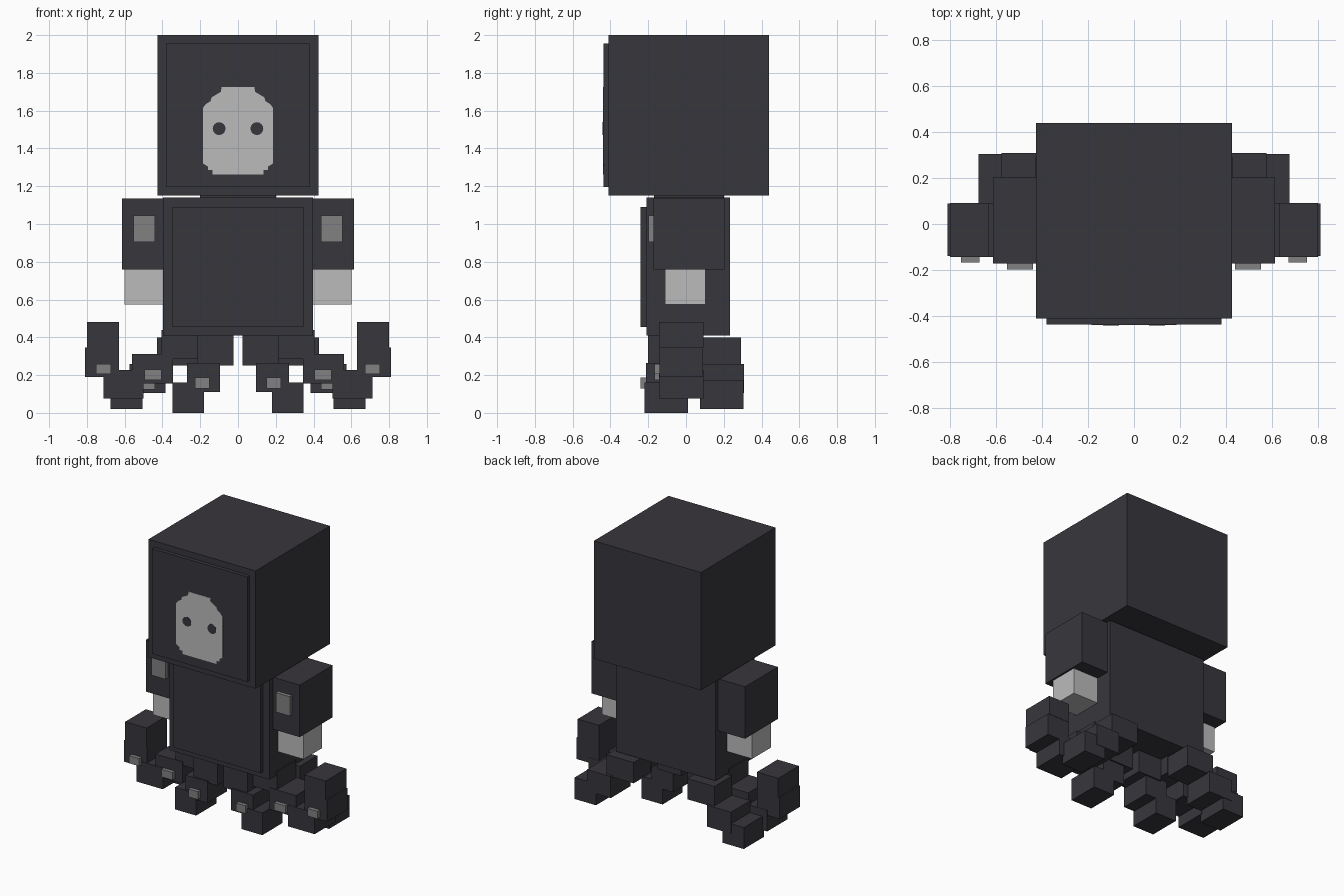
import bpy, bmesh, math

if "Cube" in bpy.data.objects:
    bpy.data.objects.remove(bpy.data.objects["Cube"])


def material(name, rgb):
    m = bpy.data.materials.new(name)
    m.diffuse_color = (*rgb, 1)
    m.use_nodes = True
    m.node_tree.nodes["Principled BSDF"].inputs["Base Color"].default_value = m.diffuse_color
    return m


DARK = material("charcoal", (0.039, 0.037, 0.046))
MID = material("mid grey", (0.22, 0.22, 0.225))
LIGHT = material("light grey", (0.50, 0.50, 0.505))


def finish(name, bm, mat):
    bmesh.ops.recalc_face_normals(bm, faces=bm.faces)
    me = bpy.data.meshes.new(name)
    bm.to_mesh(me)
    bm.free()
    me.materials.append(mat)
    ob = bpy.data.objects.new(name, me)
    bpy.context.collection.objects.link(ob)
    return ob


def box(name, x, y, z, mat=DARK):
    """Box from (min, max) ranges on each axis."""
    bm = bmesh.new()
    bmesh.ops.create_cube(bm, size=1)
    for v in bm.verts:
        v.co = [r[0] if c < 0 else r[1] for c, r in zip(v.co, (x, y, z))]
    return finish(name, bm, mat)


def plate(name, outline, front, back, mat):
    """Thin plate facing -y, from an (x, z) outline."""
    bm = bmesh.new()
    f = bm.faces.new([bm.verts.new((x, back, z)) for x, z in outline])
    ext = bmesh.ops.extrude_face_region(bm, geom=[f])
    for v in ext["geom"]:
        if isinstance(v, bmesh.types.BMVert):
            v.co.y = front
    return finish(name, bm, mat)


def pair(name, x, y, z, mat=DARK):
    """Box on the right side and its mirror image on the left."""
    box("right_" + name, x, y, z, mat)
    box("left_" + name, (-x[1], -x[0]), y, z, mat)


# Head, neck and body with raised front panels
box("head", (-0.427, 0.427), (-0.41, 0.44), (1.15, 2.0))
box("head_panel", (-0.38, 0.38), (-0.437, -0.41), (1.197, 1.955))
box("neck", (-0.20, 0.20), (-0.17, 0.20), (1.13, 1.16))
box("body", (-0.398, 0.398), (-0.21, 0.232), (0.41, 1.14))
box("body_panel", (-0.348, 0.348), (-0.24, -0.21), (0.455, 1.09))

# Pale face with stepped corners
half = [(0.135, 1.262), (0.135, 1.285), (0.16, 1.285), (0.16, 1.305),
        (0.185, 1.32), (0.185, 1.615), (0.17, 1.635), (0.145, 1.65),
        (0.14, 1.67), (0.11, 1.688), (0.09, 1.70), (0.087, 1.725)]
plate("face", half + [(-x, z) for x, z in reversed(half)], -0.440, -0.437, LIGHT)

# Round eyes
for side, cx in (("left", -0.1), ("right", 0.1)):
    ring = [(cx + 0.034 * math.cos(i * math.tau / 16),
             1.505 + 0.034 * math.sin(i * math.tau / 16)) for i in range(16)]
    plate(side + "_eye", ring, -0.442, -0.440, DARK)

# Arms
pair("sleeve", (0.396, 0.613), (-0.172, 0.203), (0.76, 1.135))
pair("hand", (0.396, 0.60), (-0.11, 0.103), (0.573, 0.76), LIGHT)
pair("sleeve_patch", (0.44, 0.553), (-0.198, -0.172), (0.905, 1.045), MID)

# Three tentacle legs per side, each a chain of blocks: (x, y, z) ranges
legs = {
    "front_leg": [((0.025, 0.215), (-0.20, 0.02), (0.25, 0.41)),
                  ((0.095, 0.27), (-0.213, 0.01), (0.11, 0.265)),
                  ((0.18, 0.348), (-0.22, 0.01), (0.0, 0.16))],
    "side_leg": [((0.215, 0.405), (-0.135, 0.085), (0.285, 0.44)),
                 ((0.345, 0.56), (-0.14, 0.09), (0.155, 0.312)),
                 ((0.50, 0.712), (-0.143, 0.092), (0.075, 0.228)),
                 ((0.63, 0.81), (-0.14, 0.09), (0.19, 0.345)),
                 ((0.63, 0.80), (-0.143, 0.092), (0.345, 0.482))],
    "back_leg": [((0.215, 0.43), (0.09, 0.29), (0.25, 0.40)),
                 ((0.385, 0.575), (0.08, 0.308), (0.105, 0.26)),
                 ((0.505, 0.675), (0.075, 0.305), (0.02, 0.175))],
}
for leg, blocks in legs.items():
    for i, ranges in enumerate(blocks, 1):
        pair(f"{leg}_block_{i}", *ranges)

# Suckers on the front of the legs
pair("front_leg_sucker", (0.152, 0.227), (-0.24, -0.213), (0.13, 0.187), MID)
pair("side_leg_sucker", (0.405, 0.495), (-0.167, -0.14), (0.175, 0.23), MID)
pair("side_leg_end_sucker", (0.672, 0.752), (-0.168, -0.14), (0.205, 0.26), MID)
pair("back_leg_sucker", (0.44, 0.505), (0.055, 0.08), (0.123, 0.178), MID)
